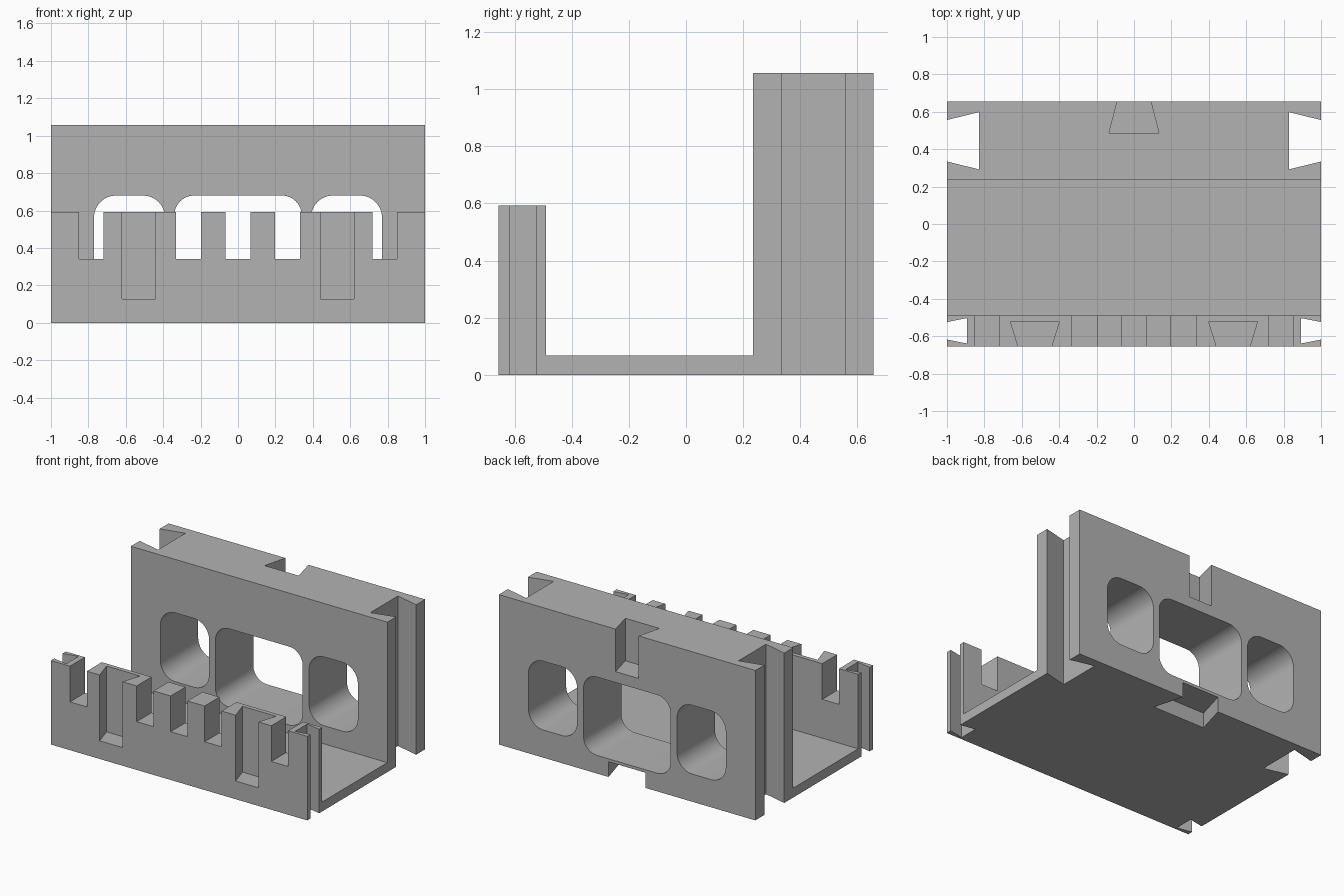
import bpy
import bmesh
from math import sin, cos, pi, radians

old = bpy.data.objects.get("Cube")
if old:
    bpy.data.objects.remove(old, do_unlink=True)

grey = bpy.data.materials.new("plain_grey")
grey.use_nodes = True
colour = (0.45, 0.45, 0.45, 1)
grey.diffuse_color = colour
grey.node_tree.nodes["Principled BSDF"].inputs["Base Color"].default_value = colour


def prism(name, outline, axis, lo, hi):
    """Extrude a 2D outline along an axis from lo to hi."""
    place = {
        "x": lambda p, d: (d, p[0], p[1]),
        "y": lambda p, d: (p[0], d, p[1]),
        "z": lambda p, d: (p[0], p[1], d),
    }[axis]
    bm = bmesh.new()
    near = [bm.verts.new(place(p, lo)) for p in outline]
    far = [bm.verts.new(place(p, hi)) for p in outline]
    bm.faces.new(near)
    bm.faces.new(far)
    for i in range(len(outline)):
        j = (i + 1) % len(outline)
        bm.faces.new((near[i], near[j], far[j], far[i]))
    bmesh.ops.recalc_face_normals(bm, faces=bm.faces)
    mesh = bpy.data.meshes.new(name)
    bm.to_mesh(mesh)
    bm.free()
    mesh.materials.append(grey)
    obj = bpy.data.objects.new(name, mesh)
    bpy.context.collection.objects.link(obj)
    return obj


def dovetail(mouth, inner, half_mouth, half_inner):
    """Corners (across, depth) of a slot that widens inward; its mouth overshoots the surface."""
    out = mouth + (mouth - inner) * 0.3
    half_out = half_mouth + (half_mouth - half_inner) * 0.3
    return [(-half_out, out), (half_out, out), (half_inner, inner), (-half_inner, inner)]


def rounded_rect(x0, x1, z0, z1, r, steps=12):
    corners = [(x1 - r, z1 - r), (x0 + r, z1 - r), (x0 + r, z0 + r), (x1 - r, z0 + r)]
    return [(cx + r * cos((q + i / steps) * pi / 2), cz + r * sin((q + i / steps) * pi / 2))
            for q, (cx, cz) in enumerate(corners) for i in range(steps + 1)]


# Main body: low front wall, thin floor and thick tall back wall
FRONT, BACK = -0.656, 0.656
section = [(FRONT, 0), (BACK, 0), (BACK, 1.057), (0.235, 1.057),
           (0.235, 0.067), (-0.49, 0.067), (-0.49, 0.592), (FRONT, 0.592)]
body = prism("slotted_tray_body", section, "x", -1, 1)

cutters = []


def cut(outline, axis, lo, hi):
    cutters.append(prism("cutter", outline, axis, lo, hi))


# Square notches through the front wall
for x in (-0.785, -0.265, 0, 0.265, 0.785):
    cut([(x - 0.066, 0.34), (x + 0.066, 0.34), (x + 0.066, 0.8), (x - 0.066, 0.8)],
        "y", -0.8, -0.4)

# Blind dovetail slots in the front face
for centre in (-0.53, 0.53):
    cut([(centre + a, d) for a, d in dovetail(FRONT, -0.52, 0.089, 0.131)], "z", 0.128, 0.8)

# Full-height dovetail grooves in both ends of each wall
for side in (-1, 1):
    cut([(side * d, -0.571 + a) for a, d in dovetail(1, 0.892, 0.047, 0.068)], "z", -0.1, 0.8)
    cut([(side * d, 0.445 + a) for a, d in dovetail(1, 0.828, 0.111, 0.153)], "z", -0.1, 1.3)

# Dovetail slots at the top and bottom of the back face
cut(dovetail(BACK, 0.486, 0.09, 0.133), "z", 0.757, 1.3)
cut(dovetail(BACK, 0.442, 0.145, 0.205), "z", -0.1, 0.107)

# Rounded windows through the back wall
cut(rounded_rect(-0.34, 0.34, 0.128, 0.68, 0.105), "y", 0.1, 0.8)
for x0, x1 in ((-0.77, -0.39), (0.39, 0.77)):
    cut(rounded_rect(x0, x1, 0.195, 0.68, 0.118), "y", 0.1, 0.8)

# Apply every cut and remove the helpers
bpy.context.view_layer.objects.active = body
for cutter in cutters:
    mod = body.modifiers.new("cut", "BOOLEAN")
    mod.operation = "DIFFERENCE"
    mod.solver = "EXACT"
    mod.object = cutter
    bpy.ops.object.modifier_apply(modifier=mod.name)
    bpy.data.objects.remove(cutter, do_unlink=True)

# Smooth window corners, crisp edges elsewhere
for obj in bpy.context.selected_objects:
    obj.select_set(False)
body.select_set(True)
bpy.ops.object.shade_smooth_by_angle(angle=radians(30))
